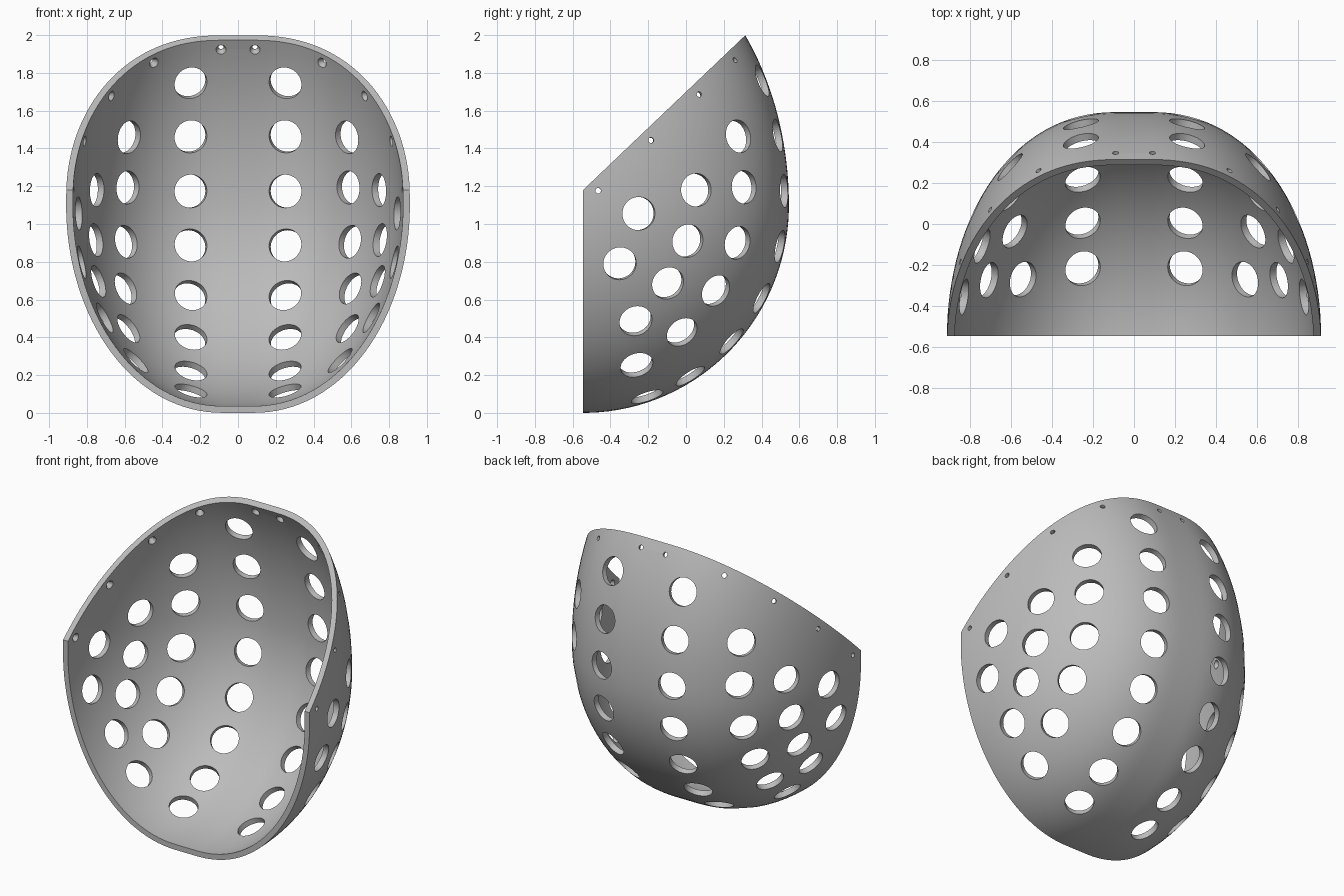
import bpy
import bmesh
from math import sin, cos, pi, radians, sqrt
from mathutils import Vector

cube = bpy.data.objects.get("Cube")
if cube:
    bpy.data.objects.remove(cube, do_unlink=True)

# Overall shell dimensions
FLAT, WIDE, DEEP = 0.08, 0.83, 1.09      # half flat strip, side radius, depth
LOW, HIGH = 1.10, 1.46                   # lower and upper height radii
Y0, Z0 = -0.545, 1.10                    # centre of the curved form
WALL = 0.036


def power(s):
    """Side fullness, a little squarer towards the top."""
    return 2.18 + 0.12 * s


def section(y, z):
    """Normalised position in the side section."""
    return (y - Y0) / DEEP, (z - Z0) / (HIGH if z > Z0 else LOW)


def solve_x(y, z):
    u, w = section(y, z)
    q = u * u + w * w
    return FLAT + WIDE * max(0, 1 - q) ** (1 / power(w / sqrt(q)))


def solve_y(x, z):
    w = section(0, z)[1]
    side = max(0, x - FLAT) / WIDE
    return Y0 + DEEP * sqrt(1 - w * w - side ** power(w))


def normal(x, y, z):
    u, w = section(y, z)
    p = power(w / sqrt(u * u + w * w))
    side = max(0, x - FLAT) / WIDE
    radius = HIGH if z > Z0 else LOW
    return Vector((p * side ** (p - 1) / WIDE, 2 * u / DEEP, 2 * w / radius)).normalized()


def make_object(name, bm):
    bmesh.ops.recalc_face_normals(bm, faces=bm.faces)
    mesh = bpy.data.meshes.new(name)
    bm.to_mesh(mesh)
    bm.free()
    obj = bpy.data.objects.new(name, mesh)
    bpy.context.collection.objects.link(obj)
    return obj


def bridge(bm, a, b):
    n = len(a)
    for i in range(n):
        bm.faces.new((a[i], a[(i + 1) % n], b[(i + 1) % n], b[i]))


def closed_form(offset):
    """Closed rounded body, moved inward by an offset."""
    bm = bmesh.new()
    around, steps = 128, 32
    stations = [(1, i) for i in range(1, steps + 1)]
    stations += [(-1, i) for i in range(steps, 0, -1)]
    rings = []
    for side, i in stations:
        phi = pi / 2 * i / steps
        ring = []
        for j in range(around):
            t = 2 * pi * (j + 0.5) / around
            bulge = max(0, cos(phi)) ** (2 / power(sin(t)))
            height = HIGH if sin(t) > 0 else LOW
            ring.append(bm.verts.new((side * (FLAT + WIDE * bulge),
                                      Y0 + DEEP * sin(phi) * cos(t),
                                      Z0 + height * sin(phi) * sin(t))))
        rings.append(ring)
    for a, b in zip(rings, rings[1:]):
        bridge(bm, a, b)
    for side, ring in ((1, rings[0]), (-1, rings[-1])):
        pole = bm.verts.new((side * (FLAT + WIDE), Y0, Z0))
        for j in range(around):
            bm.faces.new((pole, ring[j], ring[(j + 1) % around]))
    bmesh.ops.recalc_face_normals(bm, faces=bm.faces)
    bm.normal_update()
    moves = [(v, v.normal.copy()) for v in bm.verts]
    for v, n in moves:
        v.co -= n * offset
    return bm


def add_drill(bm, point, axis, profile, sides):
    """Turned cutter: profile is a list of (radius, distance along axis)."""
    turn = axis.to_track_quat('Z', 'Y')
    rings = []
    for r, d in profile:
        rings.append([bm.verts.new(point + turn @ Vector(
            (r * cos(2 * pi * k / sides), r * sin(2 * pi * k / sides), d)))
            for k in range(sides)])
    for a, b in zip(rings, rings[1:]):
        bridge(bm, a, b)
    bm.faces.new(rings[0])
    bm.faces.new(rings[-1])


def cut(target, cutter):
    cutter.hide_render = True
    mod = target.modifiers.new("cut", 'BOOLEAN')
    mod.operation = 'DIFFERENCE'
    mod.solver = 'EXACT'
    mod.object = cutter
    bpy.ops.object.select_all(action='DESELECT')
    bpy.context.view_layer.objects.active = target
    target.select_set(True)
    bpy.ops.object.modifier_apply(modifier=mod.name)
    bpy.data.objects.remove(cutter, do_unlink=True)


# Hollow shell
shell = make_object("perforated_shell", closed_form(0))
cut(shell, make_object("inner_cutter", closed_form(WALL)))

# Open front: vertical lower face and sloping upper face
SLOPE = 0.82 / 0.86
bm = bmesh.new()
outline = [(Y0, -0.5), (Y0, 1.18), (0.8, 1.18 + SLOPE * (0.8 - Y0)),
           (0.8, 3), (-3, 3), (-3, -0.5)]
ends = [[bm.verts.new((x, y, z)) for y, z in outline] for x in (-2, 2)]
bridge(bm, *ends)
bm.faces.new(ends[0])
bm.faces.new(ends[1])
cut(shell, make_object("front_cutter", bm))

# Large vent holes: back columns, then the columns round each side (y, z)
vents = [(0.26, solve_y(0.26, z), z)
         for z in (1.76, 1.47, 1.175, 0.88, 0.605, 0.375, 0.19, 0.08)]
side_vents = [(0.28, 1.465), (0.31, 1.195), (0.275, 0.90), (0.16, 0.645),
              (-0.02, 0.425), (-0.26, 0.25),
              (0.055, 1.18), (0.01, 0.91), (-0.095, 0.685), (-0.265, 0.485),
              (-0.25, 1.055), (-0.35, 0.79)]
vents += [(solve_x(y, z), y, z) for y, z in side_vents]

# Small countersunk fixing holes along the sloping rim
fixings = [(0.09, solve_y(0.09, 1.94), 1.94)]
for y in (-0.465, -0.185, 0.07, 0.26):
    z = 1.18 + SLOPE * (y - Y0) - 0.08
    fixings.append((solve_x(y, z), y, z))

VENT = [(0.088, 0.1), (0.088, -0.1)]
FIXING = [(0.015, 0.05), (0.015, -0.014), (0.027, -0.034), (0.027, -0.06)]
bm = bmesh.new()
for points, profile, sides in ((vents, VENT, 40), (fixings, FIXING, 20)):
    for p in points:
        for mirror in (1, -1):
            flip = Vector((mirror, 1, 1))
            add_drill(bm, Vector(p) * flip, normal(*p) * flip, profile, sides)
cut(shell, make_object("hole_cutter", bm))

# Single grey finish
grey = bpy.data.materials.new("plain_grey")
grey.use_nodes = True
colour = (0.5, 0.5, 0.5, 1)
grey.diffuse_color = colour
grey.node_tree.nodes["Principled BSDF"].inputs["Base Color"].default_value = colour
shell.data.materials.clear()
shell.data.materials.append(grey)
for poly in shell.data.polygons:
    poly.material_index = 0

bpy.ops.object.select_all(action='DESELECT')
shell.select_set(True)
bpy.context.view_layer.objects.active = shell
bpy.ops.object.shade_smooth_by_angle(angle=radians(30))
